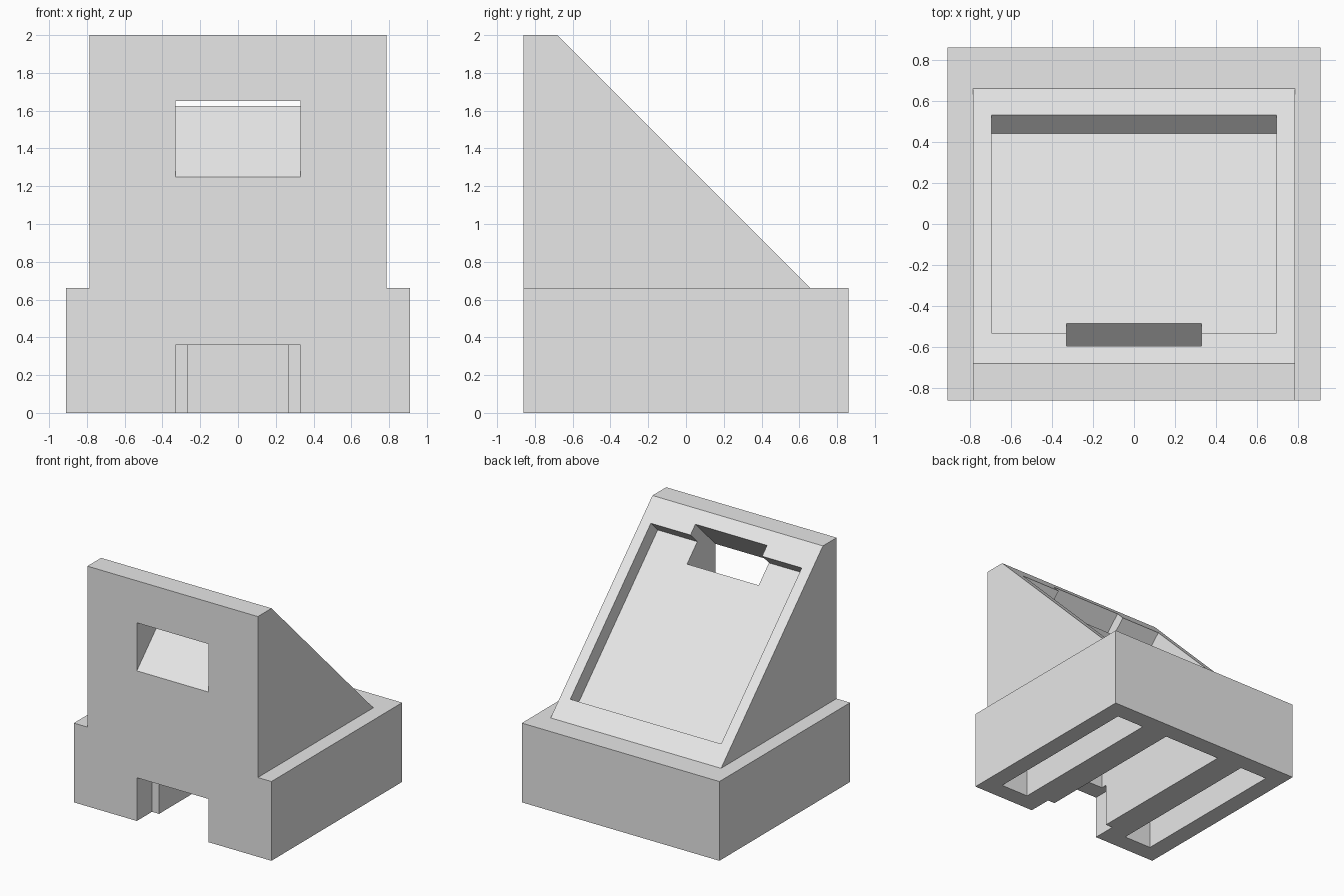
import bpy
import bmesh

cube = bpy.data.objects.get("Cube")
if cube:
    bpy.data.objects.remove(cube, do_unlink=True)

grey = bpy.data.materials.new("light_grey")
grey.use_nodes = True
grey.diffuse_color = (0.8, 0.8, 0.8, 1)
grey.node_tree.nodes["Principled BSDF"].inputs["Base Color"].default_value = (0.8, 0.8, 0.8, 1)


def prism(name, profile, x0, x1):
    """Extrude a (y, z) profile along x."""
    bm = bmesh.new()
    face = bm.faces.new([bm.verts.new((x0, y, z)) for y, z in profile])
    ext = bmesh.ops.extrude_face_region(bm, geom=[face])
    moved = [v for v in ext["geom"] if isinstance(v, bmesh.types.BMVert)]
    bmesh.ops.translate(bm, verts=moved, vec=(x1 - x0, 0, 0))
    bmesh.ops.recalc_face_normals(bm, faces=bm.faces[:])
    mesh = bpy.data.meshes.new(name)
    bm.to_mesh(mesh)
    bm.free()
    mesh.materials.append(grey)
    obj = bpy.data.objects.new(name, mesh)
    bpy.context.collection.objects.link(obj)
    return obj


def box(name, x0, x1, y0, y1, z0, z1):
    return prism(name, [(y0, z0), (y1, z0), (y1, z1), (y0, z1)], x0, x1)


def tilted_box(name, half_width, a0, a1, b0, b1):
    """Box turned 45 degrees: a = y + z (out of the slope), b = z - y (up the slope)."""
    corners = [(a0, b0), (a1, b0), (a1, b1), (a0, b1)]
    return prism(name, [((a - b) / 2, (a + b) / 2) for a, b in corners],
                 -half_width, half_width)


def combine(target, tool, operation):
    """Apply a boolean and remove the tool."""
    tool.hide_render = True
    mod = target.modifiers.new(tool.name, "BOOLEAN")
    mod.operation = operation
    mod.solver = "EXACT"
    mod.object = tool
    bpy.ops.object.select_all(action="DESELECT")
    bpy.context.view_layer.objects.active = target
    target.select_set(True)
    bpy.ops.object.modifier_apply(modifier=mod.name)
    bpy.data.objects.remove(tool, do_unlink=True)


W, D, BASE_H = 0.91, 0.86, 0.66
SLOPE = 1.32            # y + z on the sloped face
FLOOR = SLOPE - 0.18    # y + z on the recess floor

# Base block with the sloped stand on top
body = box("sloped_stand", -W, W, -D, D, 0, BASE_H)
wedge = prism("wedge", [(-D, 0.6), (SLOPE - 0.6, 0.6), (SLOPE - 2, 2), (-D, 2)],
              -0.785, 0.785)
combine(body, wedge, "UNION")

# Shallow panel recess in the slope
combine(body, tilted_box("recess", 0.695, FLOOR, SLOPE + 0.3, 0.26, 2.38), "DIFFERENCE")

# Slanted window from the front wall up through the slope
combine(body, tilted_box("window", 0.33, 0, SLOPE + 0.3, 1.25 + D, 1.65 + D), "DIFFERENCE")

# Three long pockets in the underside
for name, x0, x1 in (("middle_pocket", -0.265, 0.265),
                     ("left_pocket", 0.505, 0.76),
                     ("right_pocket", -0.76, -0.505)):
    combine(body, box(name, x0, x1, -0.71, 0.71, -0.2, 0.52), "DIFFERENCE")

# Doorway notch at the bottom of the front
combine(body, box("doorway", -0.33, 0.33, -D - 0.2, -0.66, -0.2, 0.36), "DIFFERENCE")
